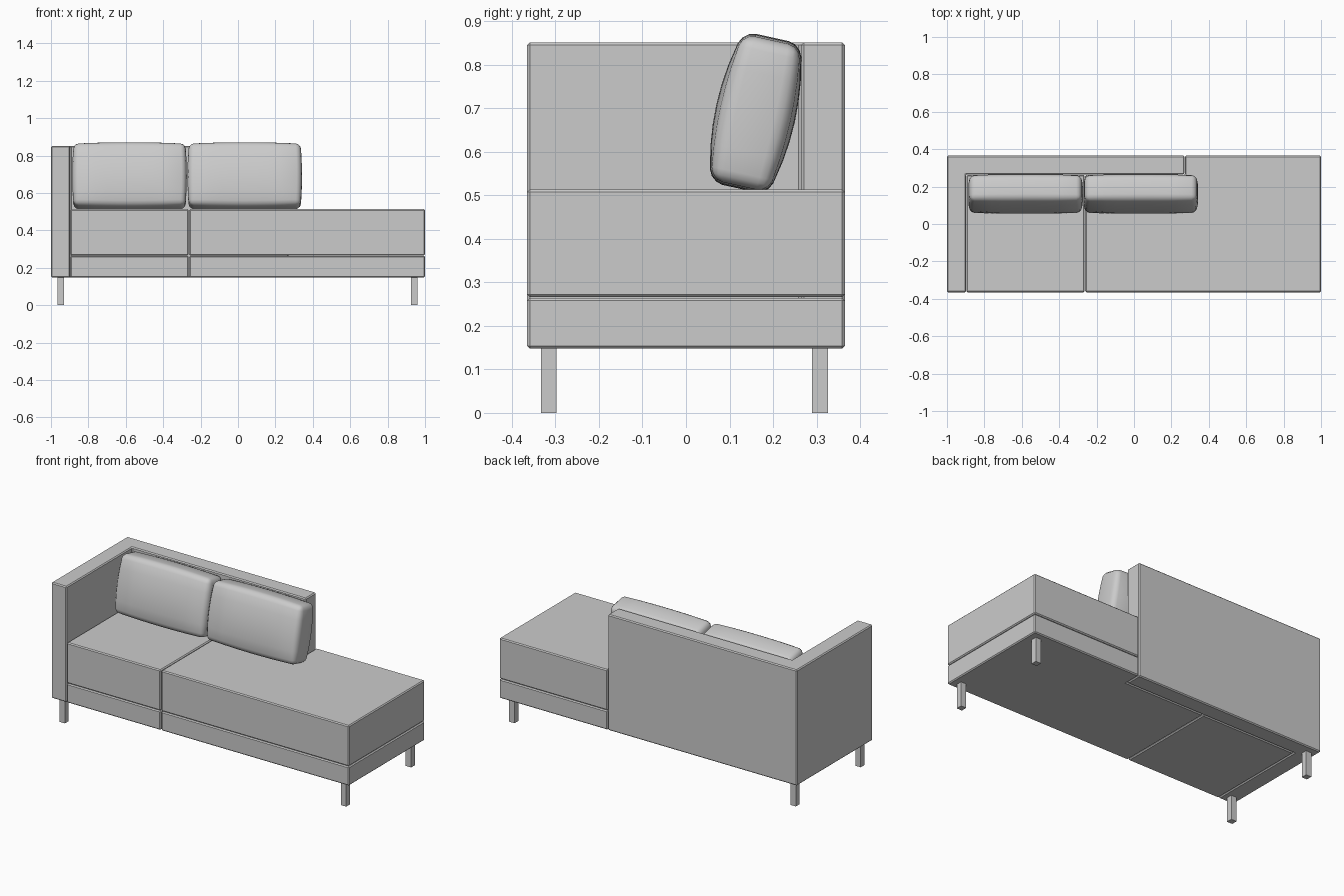
import bpy
import bmesh
from math import radians
from mathutils import Matrix, Vector

cube = bpy.data.objects.get("Cube")
if cube:
    bpy.data.objects.remove(cube, do_unlink=True)

GREY = (0.6, 0.6, 0.6, 1.0)
fabric = bpy.data.materials.new("grey_fabric")
fabric.use_nodes = True
fabric.diffuse_color = GREY
fabric.node_tree.nodes["Principled BSDF"].inputs["Base Color"].default_value = GREY


def add_object(name, bm):
    bmesh.ops.recalc_face_normals(bm, faces=bm.faces[:])
    mesh = bpy.data.meshes.new(name)
    bm.to_mesh(mesh)
    bm.free()
    mesh.materials.append(fabric)
    obj = bpy.data.objects.new(name, mesh)
    bpy.context.collection.objects.link(obj)
    return obj


def slab(name, outline, z0, z1, edge=0.006):
    """Extrude a plan outline upwards and soften its edges."""
    bm = bmesh.new()
    face = bm.faces.new([bm.verts.new((x, y, z0)) for x, y in outline])
    new = bmesh.ops.extrude_face_region(bm, geom=[face])["geom"]
    top = [v for v in new if isinstance(v, bmesh.types.BMVert)]
    bmesh.ops.translate(bm, verts=top, vec=(0, 0, z1 - z0))
    obj = add_object(name, bm)
    if edge:
        bevel = obj.modifiers.new("soft_edge", "BEVEL")
        bevel.width = edge
        bevel.segments = 1
    return obj


def rect(x0, x1, y0, y1):
    return [(x0, y0), (x1, y0), (x1, y1), (x0, y1)]


FRONT, BACK = -0.365, 0.365
INNER = 0.265      # front face of the backrest
ARM = -0.897       # inner face of the arm
SPLIT = -0.263     # seam between the two seats
END = 0.27         # free end of the backrest
BOTTOM = 0.148

# Arm and backrest in one L-shaped piece
slab("arm_and_backrest",
     [(-1, FRONT), (ARM, FRONT), (ARM, INNER), (END, INNER), (END, BACK), (-1, BACK)],
     BOTTOM, 0.851)

# Base and seat cushions, the chaise wrapping round the backrest end
gap = 0.002
left_plan = rect(ARM + gap, SPLIT - gap, FRONT, INNER - gap)
chaise_plan = [(SPLIT + gap, FRONT), (1, FRONT), (1, BACK), (END + gap, BACK),
               (END + gap, INNER - gap), (SPLIT + gap, INNER - gap)]
for part, z0, z1 in (("base", BOTTOM, 0.264), ("seat", 0.266, 0.513)):
    slab("armside_" + part, left_plan, z0, z1)
    slab("chaise_" + part, chaise_plan, z0, z1)

# Square legs
for side, x in (("right", -0.948), ("left", 0.942)):
    for end, y in (("front", -0.315), ("back", 0.308)):
        slab(f"{end}_{side}_leg", rect(x - 0.018, x + 0.018, y - 0.018, y + 0.018),
             0, BOTTOM + 0.005, edge=0)


def back_cushion(name, x):
    """Rounded box, cut into strips, swollen in the middle and leaned back."""
    half = Vector((0.306, 0.067, 0.17))
    bm = bmesh.new()
    bmesh.ops.create_cube(bm, size=2, matrix=Matrix.Diagonal(half).to_4x4())
    bmesh.ops.bevel(bm, geom=bm.edges[:], offset=0.028, segments=3,
                    profile=0.5, affect="EDGES")
    for axis, n in ((0, 8), (2, 6)):
        normal = Vector([float(i == axis) for i in range(3)])
        for k in range(1, n):
            spot = normal * half[axis] * 0.8 * (2 * k / n - 1)
            bmesh.ops.bisect_plane(bm, geom=bm.verts[:] + bm.edges[:] + bm.faces[:],
                                   plane_co=spot, plane_no=normal, dist=0.0001)
    for v in bm.verts:
        u, w = v.co.x / half.x, v.co.z / half.z
        v.co.y *= 1 + 0.38 * (1 - w * w) * (1 - 0.6 * u ** 4)
        v.co.x *= 1 - 0.025 * w * w
        v.co.z *= 1 + 0.045 * (1 - u * u)
    bmesh.ops.rotate(bm, verts=bm.verts[:], cent=(0, 0, 0),
                     matrix=Matrix.Rotation(radians(-12.5), 3, "X"))
    for f in bm.faces:
        f.smooth = True
    obj = add_object(name, bm)
    obj.location = (x, 0.16, 0.689)


back_cushion("right_back_cushion", -0.58)
back_cushion("left_back_cushion", 0.036)
